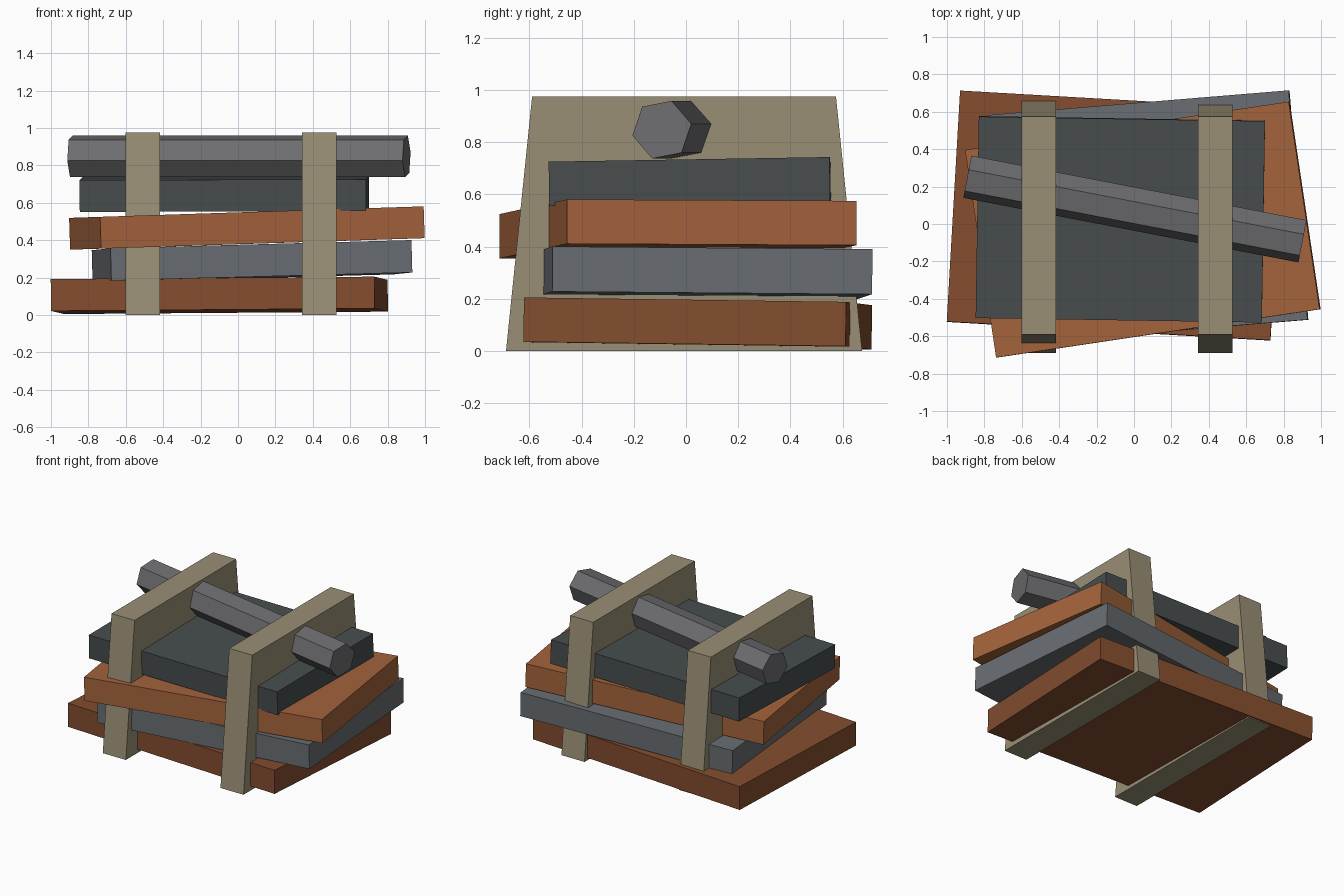
import bpy
import bmesh
from math import sin, cos, radians, pi

default = bpy.data.objects.get("Cube")
if default:
    bpy.data.objects.remove(default, do_unlink=True)


def material(name, colour):
    mat = bpy.data.materials.new(name)
    mat.use_nodes = True
    rgba = (*colour, 1)
    mat.diffuse_color = rgba
    mat.node_tree.nodes["Principled BSDF"].inputs["Base Color"].default_value = rgba
    return mat


def prism(name, profile, length, location, rotation, mat):
    """Extrude a (y, z) profile along x, centred on the object origin."""
    bm = bmesh.new()
    face = bm.faces.new([bm.verts.new((-length / 2, y, z)) for y, z in profile])
    ext = bmesh.ops.extrude_face_region(bm, geom=[face])["geom"]
    moved = [v for v in ext if isinstance(v, bmesh.types.BMVert)]
    bmesh.ops.translate(bm, verts=moved, vec=(length, 0, 0))
    bmesh.ops.recalc_face_normals(bm, faces=bm.faces)
    mesh = bpy.data.meshes.new(name)
    bm.to_mesh(mesh)
    bm.free()
    mesh.materials.append(mat)
    obj = bpy.data.objects.new(name, mesh)
    obj.location = location
    obj.rotation_euler = rotation
    bpy.context.collection.objects.link(obj)
    return obj


def slab(name, length, depth, location, tilt, mat, thickness=0.17):
    """Flat block; tilt = (rise along depth, rise along length, turn in degrees)."""
    y, z = depth / 2, thickness / 2
    rise_y, rise_x, turn = tilt
    prism(name, [(-y, -z), (y, -z), (y, z), (-y, z)], length, location,
          (rise_y, -rise_x, radians(turn)), mat)


rust = material("rust brown", (0.23, 0.074, 0.028))
orange = material("orange brown", (0.37, 0.125, 0.045))
steel = material("steel grey", (0.14, 0.152, 0.165))
charcoal = material("charcoal", (0.064, 0.074, 0.075))
iron = material("iron grey", (0.155, 0.155, 0.167))
beige = material("strap beige", (0.32, 0.275, 0.18))

# Stacked slabs, bottom to top
slab("bottom_slab", 1.733, 1.237, (-0.1, 0.045, 0.105), (-0.0137, 0.0075, -3.3), rust)
slab("lower_slab", 1.615, 1.23, (0.075, 0.035, 0.287), (-0.0085, 0.027, 4.7), steel, 0.173)
slab("middle_slab", 1.75, 1.122, (0.0475, -0.03, 0.465), (-0.005, 0.032, 8.5), orange)
slab("top_slab", 1.53, 1.077, (-0.073, 0.025, 0.647), (0.0165, 0.003, -0.9), charcoal)

# Six-sided rod lying on top
hexagon = [(0.117 * cos(i * pi / 3), 0.117 * sin(i * pi / 3)) for i in range(6)]
prism("rod", hexagon, 1.825, (0.005, 0.08, 0.848), (radians(11), 0, radians(-10.9)), iron)

# Tapered straps around the stack
taper = [(-0.69, 0), (0.675, 0), (0.575, 0.975), (-0.59, 0.975)]
for side, x in (("right", -0.51), ("left", 0.435)):
    prism(side + "_strap", taper, 0.185, (x, 0, 0), (0, 0, 0), beige)
